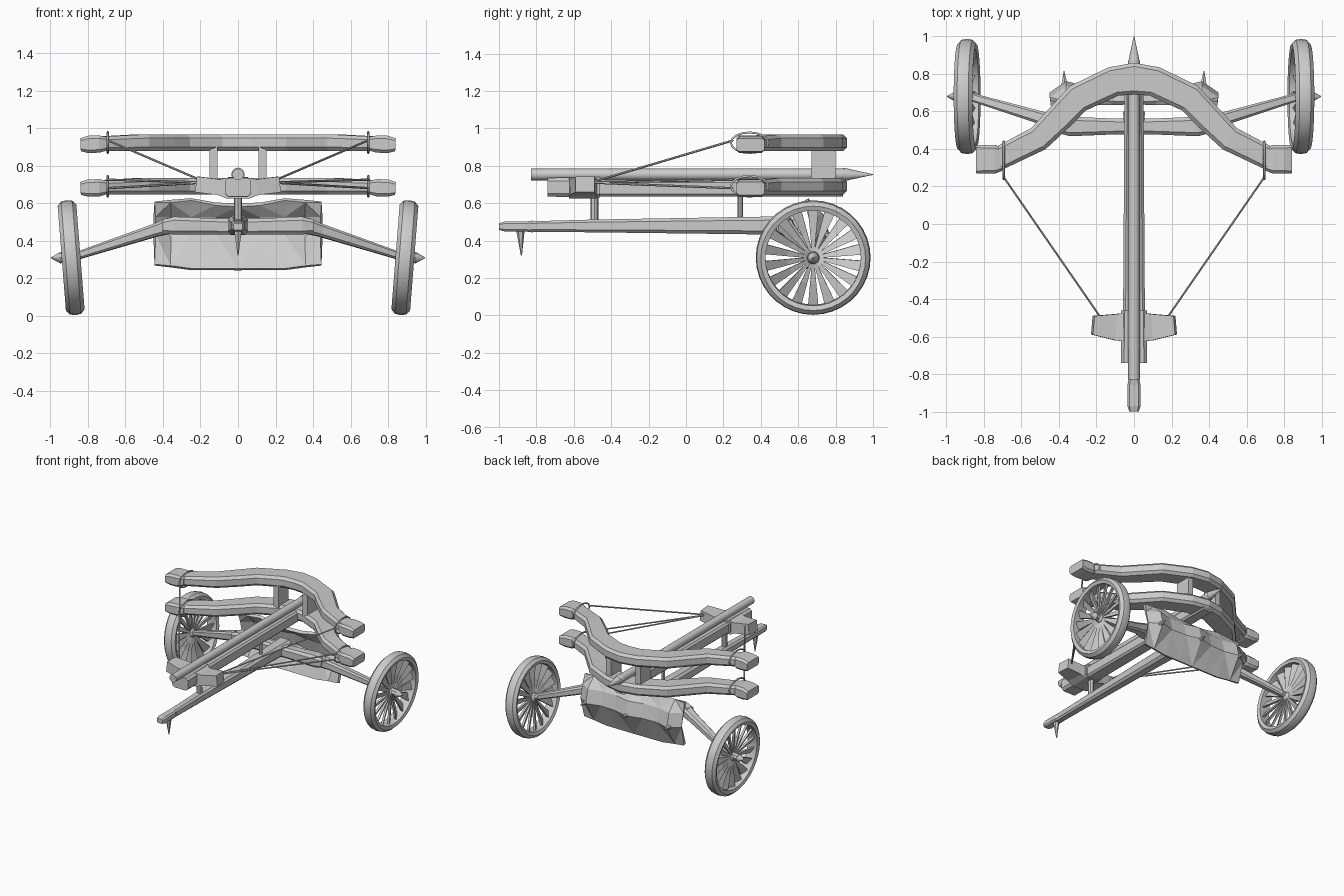
import bpy, bmesh
from math import sin, cos, pi, radians
from mathutils import Vector as V, Matrix

if "Cube" in bpy.data.objects:
    bpy.data.objects.remove(bpy.data.objects["Cube"])


def finish(name, bm, smooth=0):
    bmesh.ops.recalc_face_normals(bm, faces=bm.faces)
    me = bpy.data.meshes.new(name)
    bm.to_mesh(me)
    bm.free()
    ob = bpy.data.objects.new(name, me)
    bpy.context.collection.objects.link(ob)
    if smooth:
        bpy.ops.object.select_all(action='DESELECT')
        ob.select_set(True)
        bpy.context.view_layer.objects.active = ob
        bpy.ops.object.shade_smooth_by_angle(angle=radians(smooth))
    return ob


def section(hw, hh, c):
    """Rectangle with chamfered corners (c = 0 gives a plain box)."""
    if c == 0:
        return [(hw, -hh), (hw, hh), (-hw, hh), (-hw, -hh)]
    a, b = hw - c * min(hw, hh), hh - c * min(hw, hh)
    return [(hw, -b), (hw, b), (a, hh), (-a, hh), (-hw, b), (-hw, -b), (-a, -hh), (a, -hh)]


def loft(name, rows, c=0.0):
    """Skin chamfered sections along a path; rows = (x, y, z, half width, half height)."""
    bm = bmesh.new()
    pts = [V(r[:3]) for r in rows]
    rings = []
    for i, r in enumerate(rows):
        t = (pts[min(i + 1, len(pts) - 1)] - pts[max(i - 1, 0)]).normalized()
        side = t.cross(V((0, 0, 1)))
        side = side.normalized() if side.length > 0.01 else V((1, 0, 0))
        up = side.cross(t)
        rings.append([bm.verts.new(pts[i] + side * u + up * v) for u, v in section(r[3], r[4], c)])
    n = len(rings[0])
    for a, b in zip(rings, rings[1:]):
        for k in range(n):
            bm.faces.new((a[k], a[(k + 1) % n], b[(k + 1) % n], b[k]))
    bm.faces.new(rings[0])
    bm.faces.new(rings[-1])
    return finish(name, bm)


def rod(name, a, b, r1, r2, n=8, smooth=40):
    a, b = V(a), V(b)
    bm = bmesh.new()
    m = Matrix.Translation((a + b) / 2) @ (b - a).to_track_quat('Z', 'Y').to_matrix().to_4x4()
    bmesh.ops.create_cone(bm, cap_ends=True, segments=n, radius1=r1, radius2=r2,
                          depth=(b - a).length, matrix=m)
    return finish(name, bm, smooth)


def rope_loop(name, centre, ry, rz, r=0.006):
    cu = bpy.data.curves.new(name, 'CURVE')
    cu.dimensions = '3D'
    cu.bevel_depth, cu.bevel_resolution = r, 1
    sp = cu.splines.new('POLY')
    sp.points.add(15)
    for i, p in enumerate(sp.points):
        a = 2 * pi * i / 16
        p.co = (centre[0], centre[1] + ry * cos(a), centre[2] + rz * sin(a), 1)
    sp.use_cyclic_u = True
    bpy.context.collection.objects.link(bpy.data.objects.new(name, cu))


def wheel(name, s):
    place = Matrix.Translation((s * 0.89, 0.68, 0.309)) @ Matrix.Rotation(s * radians(4.5), 4, 'Y')
    # rim: revolved tyre profile (x, radius)
    prof = [(-.042, .255), (-.05, .28), (-.03, .302), (0, .307), (.03, .302), (.05, .28), (.042, .255)]
    bm = bmesh.new()
    n = 36
    rings = [[bm.verts.new((x, r * cos(2 * pi * i / n), r * sin(2 * pi * i / n))) for x, r in prof]
             for i in range(n)]
    for i in range(n):
        a, b = rings[i], rings[(i + 1) % n]
        for k in range(len(prof)):
            j = (k + 1) % len(prof)
            bm.faces.new((a[k], a[j], b[j], b[k]))
    finish(name + "_rim", bm, 35).matrix_world = place
    # twisted wedge spokes
    bm = bmesh.new()
    for i in range(18):
        rot = Matrix.Rotation(2 * pi * i / 18, 4, 'X')
        ends = []
        for r, w, tw in ((.02, .006, 0.2), (.14, .018, 0.35), (.262, .032, 0.5)):
            ends.append([bm.verts.new(rot @ V((u * sin(tw) * s + v, u * cos(tw), r)))
                         for u, v in ((-w, -.009), (w, -.009), (w, .009), (-w, .009))])
        for a, b in zip(ends, ends[1:]):
            for k in range(4):
                bm.faces.new((a[k], a[(k + 1) % 4], b[(k + 1) % 4], b[k]))
        bm.faces.new(ends[0])
        bm.faces.new(ends[-1])
    finish(name + "_spokes", bm).matrix_world = place
    # hub
    bm = bmesh.new()
    bmesh.ops.create_uvsphere(bm, u_segments=12, v_segments=8, radius=0.036)
    finish(name + "_hub", bm, 40).matrix_world = place


# trail beam, its tip and ground spike
loft("trail_beam", [(0, -.83, .475, .032, .028), (0, -.5, .478, .036, .034),
                    (0, .3, .48, .048, .046), (0, .6, .48, .058, .05)], .4)
loft("trail_tip", [(0, -1, .475, .025, .018), (0, -.97, .475, .035, .026),
                   (0, -.86, .475, .035, .026), (0, -.82, .475, .028, .032)], .4)
rod("trail_spike", (0, -.885, .45), (0, -.88, .32), .022, .003, 6, 0)

# axle crossbar
loft("axle_crossbar", [(-.40, .525, .475, .04, .035), (-.34, .52, .48, .052, .048),
                       (-.1, .52, .475, .042, .042), (.1, .52, .475, .042, .042),
                       (.34, .52, .48, .052, .048), (.40, .525, .475, .04, .035)], .4)

# main stock
loft("stock", [(0, -.74, .68, .06, .045), (0, 0, .68, .055, .045), (0, .84, .68, .05, .045)], .3)
loft("stock_rear_block", [(0, -.74, .685, .07, .05), (0, -.46, .685, .07, .055)], .35)
loft("trigger_block", [(-.22, -.54, .70, .05, .042), (-.10, -.55, .685, .07, .042),
                       (-.06, -.55, .68, .075, .055), (.06, -.55, .68, .075, .055),
                       (.10, -.55, .685, .07, .042), (.22, -.54, .70, .05, .042)])
rod("rear_post", (0, -.49, .48), (0, -.49, .65), .021, .021)
rod("middle_post", (0, .29, .5), (0, .29, .65), .014, .014)

# bolt
rod("bolt_shaft", (0, -.83, .753), (0, .87, .753), .031, .031, 12)
rod("bolt_head", (0, .84, .753), (0, 1.0, .753), .036, .002, 12)

# two bows, with end blocks, lashings and strings
half = [(.11, .76, .08), (.30, .67, .078), (.39, .575, .074), (.51, .455, .068), (.73, .345, .062)]
path = [(-x, y, w) for x, y, w in reversed(half)] + [(0, .775, .085)] + half
for label, z in (("upper", .923), ("lower", .69)):
    loft(label + "_bow", [(x, y, z - .006 * (abs(x) > .7), w, .044 - .006 * (abs(x) > .7))
                          for x, y, w in path], .45)
    for s, side in ((-1, "left"), (1, "right")):
        tag = f"{label}_{side}"
        loft(tag + "_bow_end", [(s * .69, .345, z - .006, .055, .034), (s * .74, .345, z - .008, .076, .046),
                                (s * .80, .345, z - .01, .076, .046), (s * .84, .345, z - .012, .076, .034)], .35)
        rope_loop(tag + "_lashing", (s * .695, .34, z), .1, .055)
        for dz in ((.012,) if label == "upper" else (.035, -.01)):
            rod(tag + "_string", (s * .695, .25, z + dz), (s * .17, -.51, .71), .006, .006, 6)

for s, side in ((-1, "left"), (1, "right")):
    loft(side + "_bow_spacer", [(s * .13, .735, .70, .022, .065), (s * .13, .735, .90, .022, .065)])
    loft(side + "_axle_arm", [(s * .36, .525, .48, .046, .042), (s * .44, .55, .455, .036, .034),
                              (s * .86, .675, .318, .022, .02)], .4)
    rod(side + "_axle_end", (s * .84, .678, .32), (s * .95, .68, .309), .022, .03)
    rod(side + "_axle_tip", (s * .945, .68, .309), (s * .998, .68, .308), .032, .002)
    wheel(side + "_wheel", s)

# faceted spiked shield: columns of (x, top z, bottom z, ridge y)
cols = [(-.445, .605, .27, .69), (-.36, .61, .262, .75), (-.25, .62, .247, .72), (-.12, .595, .247, .725),
        (0, .59, .247, .755), (.12, .595, .247, .725), (.25, .62, .247, .72), (.36, .61, .262, .75),
        (.445, .605, .27, .69)]
bm = bmesh.new()
grid = [[bm.verts.new(p) for p in ((x, .645, t), (x, y - .025, .53), (x, y, .43), (x, .65, b))]
        for x, t, b, y in cols]
for a, b in zip(grid, grid[1:]):
    for k in range(3):
        bm.faces.new((a[k], b[k], b[k + 1], a[k + 1]))
bmesh.ops.triangulate(bm, faces=bm.faces)
shield = finish("shield", bm)
thick = shield.modifiers.new("thickness", 'SOLIDIFY')
thick.thickness, thick.offset = .025, 0
for x in (-.37, 0, .37):
    rod("shield_spike", (x, .73, .43), (x * 1.01, .815, .43), .022, .002, 6, 0)
